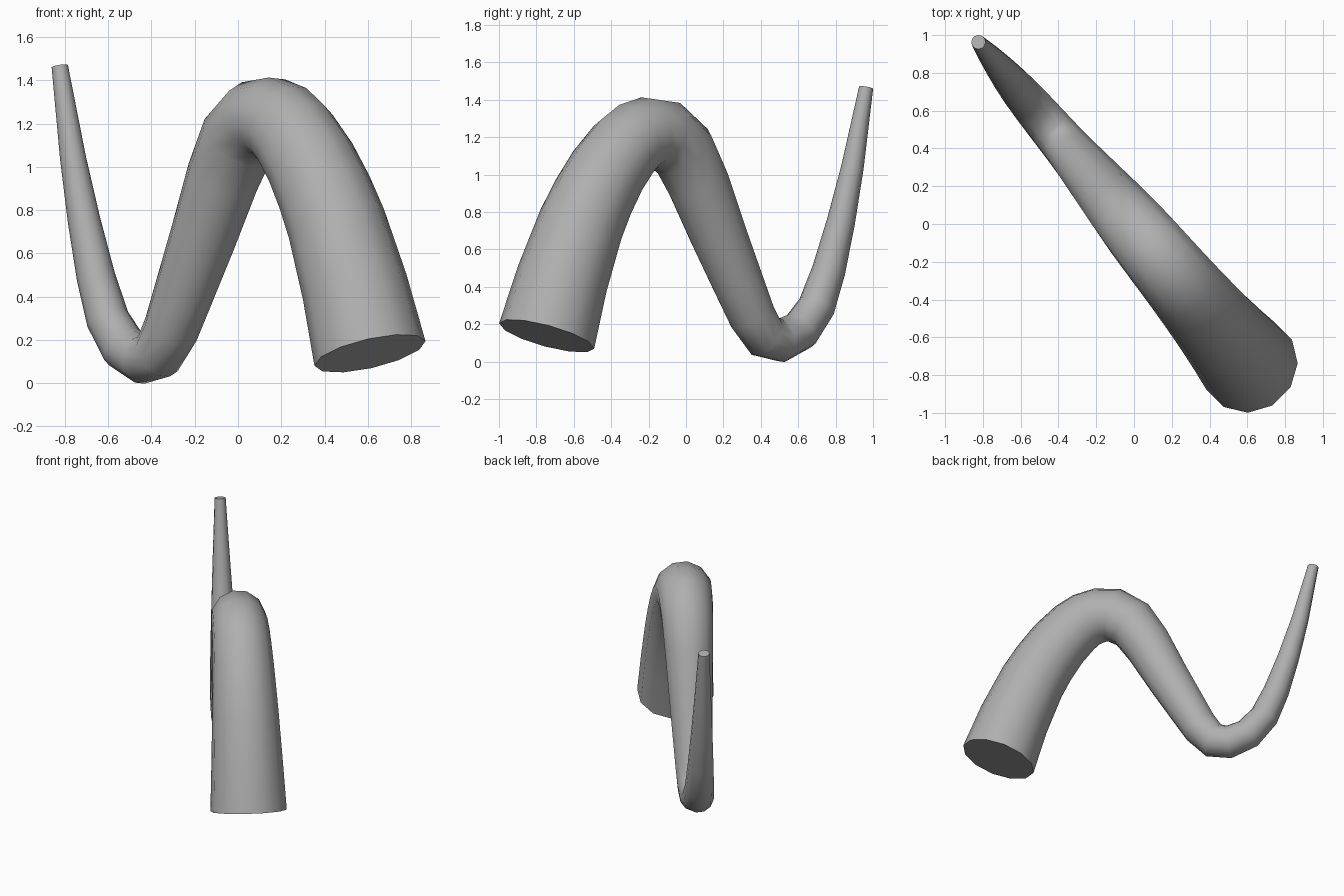
import bpy, bmesh, math
from mathutils import Vector

if "Cube" in bpy.data.objects:
    bpy.data.objects.remove(bpy.data.objects["Cube"])

# Centre line (distance along the tilted upright plane, height)
PATH = [(0, .137), (.11, .445), (.24, .735), (.325, .88), (.425, 1.02), (.54, 1.14),
        (.62, 1.195), (.71, 1.222), (.82, 1.215), (.95, 1.125), (1.06, .95), (1.2, .675),
        (1.34, .415), (1.43, .25), (1.525, .135), (1.635, .112), (1.77, .165),
        (1.885, .295), (1.97, .49), (2.055, .75), (2.135, 1.04), (2.23, 1.465)]
SIDES = 12
R_BASE, R_TIP = .263, .038

START = Vector((.61, -.745, 0))
ALONG = Vector((-.643, .766, 0)).normalized()
UP = Vector((0, 0, 1))
SIDE = ALONG.cross(UP)

centres = [START + ALONG * s + UP * z for s, z in PATH]
arc = [0]
for a, b in zip(centres, centres[1:]):
    arc.append(arc[-1] + (b - a).length)


def tangent(i):
    """Average direction of the neighbouring segments."""
    last = len(centres) - 1
    t = Vector()
    if i > 0:
        t += (centres[i] - centres[i - 1]).normalized()
    if i < last:
        t += (centres[i + 1] - centres[i]).normalized()
    return t.normalized()


# Tapered bent tube: one ring per centre point, flat end caps
bm = bmesh.new()
rings = []
for i, c in enumerate(centres):
    r = R_BASE + (R_TIP - R_BASE) * arc[i] / arc[-1]
    normal = SIDE.cross(tangent(i))
    ring = []
    for k in range(SIDES):
        a = 2 * math.pi * k / SIDES - math.radians(10)
        ring.append(bm.verts.new(c + (normal * math.cos(a) + SIDE * math.sin(a)) * r))
    rings.append(ring)
for a, b in zip(rings, rings[1:]):
    for k in range(SIDES):
        n = (k + 1) % SIDES
        bm.faces.new((a[k], a[n], b[n], b[k]))
bm.faces.new(rings[0][::-1])
bm.faces.new(rings[-1])
bmesh.ops.recalc_face_normals(bm, faces=bm.faces)

mesh = bpy.data.meshes.new("curved_tentacle")
bm.to_mesh(mesh)
bm.free()
obj = bpy.data.objects.new("curved_tentacle", mesh)
bpy.context.collection.objects.link(obj)

# Mid grey surface
grey = bpy.data.materials.new("mid_grey")
grey.diffuse_color = (.43, .43, .43, 1)
grey.use_nodes = True
grey.node_tree.nodes["Principled BSDF"].inputs["Base Color"].default_value = grey.diffuse_color
mesh.materials.append(grey)

bpy.context.view_layer.objects.active = obj
obj.select_set(True)
bpy.ops.object.shade_smooth_by_angle(angle=math.radians(50))
